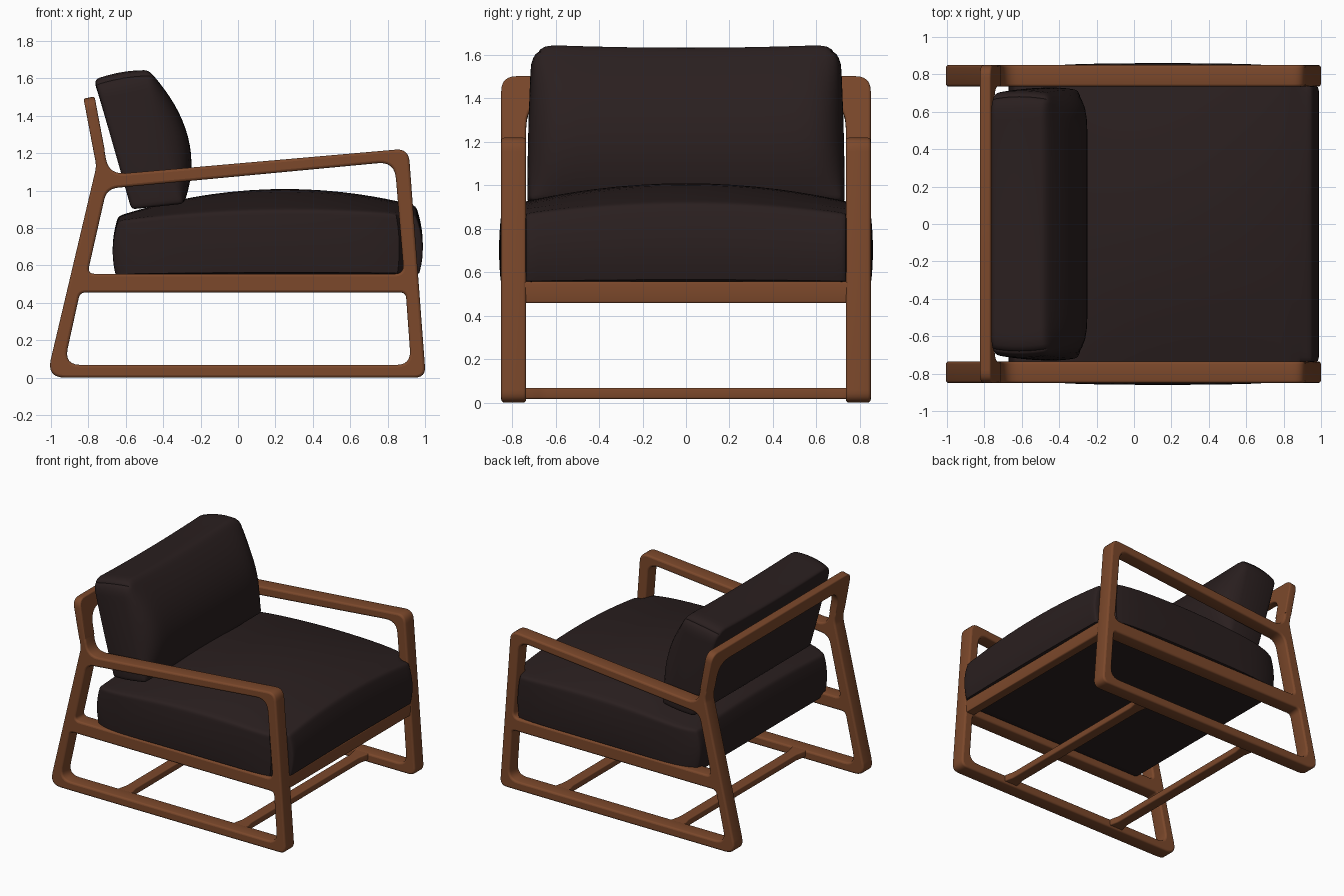
import bpy
import bmesh
from math import sin, cos, pi
from mathutils import Matrix, Vector

cube = bpy.data.objects.get("Cube")
if cube:
    bpy.data.objects.remove(cube, do_unlink=True)


def make_material(name, rgb):
    mat = bpy.data.materials.new(name)
    mat.use_nodes = True
    mat.diffuse_color = (*rgb, 1)
    bsdf = next(n for n in mat.node_tree.nodes if n.type == 'BSDF_PRINCIPLED')
    bsdf.inputs["Base Color"].default_value = (*rgb, 1)
    bsdf.inputs["Roughness"].default_value = 0.6
    return mat


WOOD = make_material("brown wood", (0.2, 0.065, 0.024))
FABRIC = make_material("dark fabric", (0.023, 0.0138, 0.0138))


def add_object(name, mesh, mat, angle):
    obj = bpy.data.objects.new(name, mesh)
    bpy.context.scene.collection.objects.link(obj)
    mesh.materials.clear()
    mesh.materials.append(mat)
    bpy.ops.object.select_all(action='DESELECT')
    obj.select_set(True)
    bpy.context.view_layer.objects.active = obj
    bpy.ops.object.shade_smooth_by_angle(angle=angle)
    return obj


def rounded(corners, steps=6):
    """Round each (x, y, radius) corner of a closed outline."""
    out = []
    n = len(corners)
    for i, (x, y, r) in enumerate(corners):
        p = Vector((x, y))
        if r == 0:
            out.append(p)
            continue
        a = p + (Vector(corners[i - 1][:2]) - p).normalized() * r
        b = p + (Vector(corners[(i + 1) % n][:2]) - p).normalized() * r
        for k in range(steps + 1):
            t = k / steps
            out.append(a * (1 - t) ** 2 + p * 2 * t * (1 - t) + b * t * t)
    return out


def panel(name, outlines, half, bevel, matrix):
    """Board with eased edges, cut from an outline and optional holes."""
    curve = bpy.data.curves.new(name, 'CURVE')
    curve.dimensions = '2D'
    curve.fill_mode = 'BOTH'
    curve.extrude = half - bevel
    curve.bevel_depth = bevel
    curve.bevel_resolution = 2
    curve.offset = -bevel
    for corners in outlines:
        pts = rounded(corners)
        spline = curve.splines.new('POLY')
        spline.points.add(len(pts) - 1)
        for sp, p in zip(spline.points, pts):
            sp.co = (p.x, p.y, 0, 1)
        spline.use_cyclic_u = True
    temp = bpy.data.objects.new(name + "_curve", curve)
    bpy.context.scene.collection.objects.link(temp)
    deps = bpy.context.evaluated_depsgraph_get()
    mesh = bpy.data.meshes.new_from_object(temp.evaluated_get(deps))
    bpy.data.objects.remove(temp, do_unlink=True)
    bpy.data.curves.remove(curve)
    mesh.transform(matrix)
    mesh.name = name
    return add_object(name, mesh, WOOD, 0.6)


def cushion(name, half, radius, shape):
    """Block with rounded edges, pushed into a stuffed shape."""
    bm = bmesh.new()
    bmesh.ops.create_cube(bm, size=2)
    bmesh.ops.subdivide_edges(bm, edges=bm.edges[:], cuts=23, use_grid_fill=True)
    for v in bm.verts:
        # Gather the grid towards the rims, then round them
        p = Vector([sin(c * pi / 2) * h for c, h in zip(v.co, half)])
        core = Vector([max(radius - h, min(h - radius, c)) for c, h in zip(p, half)])
        p = core + (p - core).normalized() * radius
        v.co = shape(*[c / h for c, h in zip(p, half)])
    bmesh.ops.recalc_face_normals(bm, faces=bm.faces[:])
    mesh = bpy.data.meshes.new(name)
    bm.to_mesh(mesh)
    bm.free()
    return add_object(name, mesh, FABRIC, 0.7)


# Side frames: legs, floor runner, seat rail and sloping arm in one board
side_outline = [(-1.024, 0, 0.1), (-0.757, 1.13, 0.03), (-0.78, 1.25, 0),
                (-0.72, 1.25, 0), (-0.692, 1.085, 0.09), (0.912, 1.225, 0.07),
                (1.004, 0, 0.06)]
arm_opening = [(-0.805, 0.555, 0.04), (0.887, 0.555, 0.05),
               (0.837, 1.155, 0.09), (-0.702, 1.01, 0.06)]
leg_opening = [(-0.845, 0.455, 0.03), (0.897, 0.455, 0.03),
               (0.925, 0.068, 0.08), (-0.93, 0.068, 0.09)]
upright = Matrix.Rotation(pi / 2, 4, 'X')
for side, y in (("right", -0.7925), ("left", 0.7925)):
    panel(side + "_side_frame", [side_outline, arm_opening, leg_opening],
          0.0575, 0.014, Matrix.Translation((0, y, 0)) @ upright)

# Leaning back frame: two posts and a top rail
lean = 0.187
back_plane = Matrix(((0, -sin(lean), cos(lean), -0.74),
                     (1, 0, 0, 0),
                     (0, cos(lean), sin(lean), 1.2),
                     (0, 0, 0, 1)))
half_arch = [(0.735, 0, 0), (0.85, 0, 0), (0.85, 0.303, 0.07)]
back_outline = ([(0.735, 0.19, 0.12)] + half_arch
                + [(-x, y, r) for x, y, r in reversed(half_arch)]
                + [(-0.735, 0.19, 0.12)])
panel("back_frame", [back_outline], 0.03, 0.01, back_plane)

# Front seat rail between the legs
panel("front_seat_rail", [[(0.885, -0.76, 0), (0.96, -0.76, 0),
                           (0.96, 0.76, 0), (0.885, 0.76, 0)]],
      0.05, 0.01, Matrix.Translation((0, 0, 0.507)))

# Floor stretchers, flared at their ends
half_bar = [(0.042, 0.66, 0.02), (0.058, 0.73, 0), (0.058, 0.76, 0)]
half_bar += [(-x, y, r) for x, y, r in reversed(half_bar)]
bar = half_bar + [(-x, -y, r) for x, y, r in half_bar]
for name, x in (("front_stretcher", 0.54), ("rear_stretcher", -0.45)):
    panel(name, [bar], 0.025, 0.008, Matrix.Translation((x, 0, 0.042)))


# Seat cushion: domed top, bulging sides, narrowed between the front legs
# and at the base, which sits down between the rails
def seat_shape(u, v, w):
    cu, cv, cw = 1 - u * u, 1 - v * v, 1 - w * w
    sunk = w < -0.75
    x = 0.155 + 0.795 * u + (0.038 if u > 0 else 0.03) * cw * u ** 5
    if sunk:
        x = min(x, 0.89)
    width = 0.78 + 0.066 * (1 - u ** 8) + 0.014 * cu * cw
    if sunk or u > 0.88:
        width = 0.738
    top = 0.853 + 0.015 * u + 0.045 * cu + cv * (0.039 + 0.013 * u + 0.07 * cu)
    z = 0.505 + (top - 0.505) * (w + 1) / 2
    return Vector((x, width * v, z))


# Back cushion: leaning block with a full front and rounded upper corners
def back_shape(u, v, w):
    half_y, half_z, corner = 0.7, 0.35, 0.09
    dy = abs(v) * half_y - half_y + corner
    dz = w * half_z - half_z + corner
    if dy > 0 and dz > 0:
        pull = 1 - max(dy, dz) / Vector((dy, dz)).length
        v -= (1 if v > 0 else -1) * dy * pull / half_y
        w -= dz * pull / half_z
    t = (w + 1) / 2
    rear = Vector((-0.57, 0, 0.9)).lerp(Vector((-0.768, 0, 1.595)), t)
    front = Vector((-0.29, 0, 0.93)).lerp(Vector((-0.475, 0, 1.645)), t)
    p = rear.lerp(front, (u + 1) / 2)
    p.x += 0.115 * (1 - w * w) * (1 - v ** 14) * max(u, 0) ** 3
    p.y = v * (0.695 + 0.015 * (1 - u * u) + 0.02 * (1 - t * t))
    p.z += t ** 6 * (0.015 * v * v - 0.013 + 0.015 * (1 - u * u))
    return p


cushion("seat_cushion", (0.8, 0.83, 0.19), 0.02, seat_shape)
cushion("back_cushion", (0.14, 0.71, 0.35), 0.022, back_shape)
